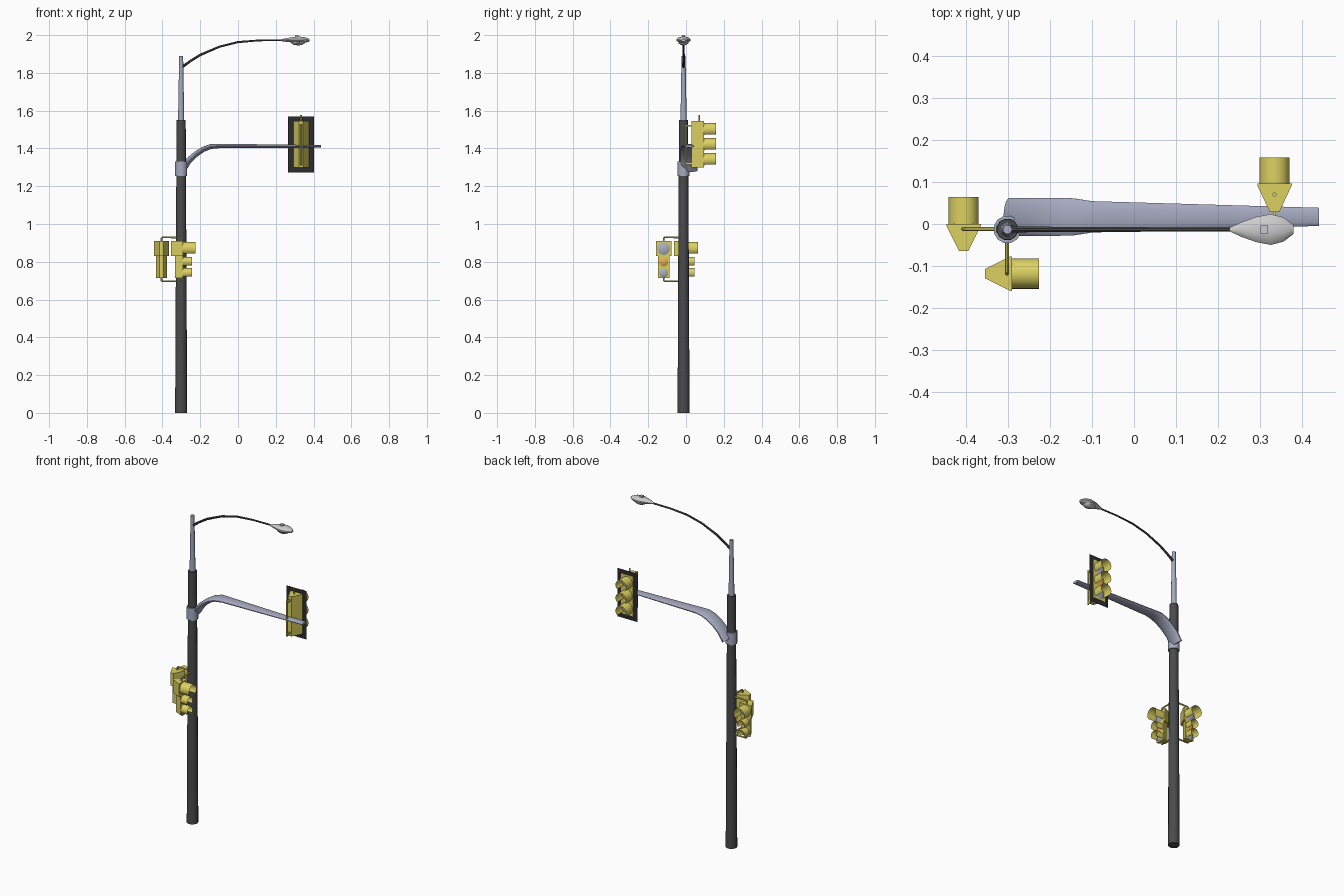
import bpy, bmesh, math
from mathutils import Vector, Matrix

if "Cube" in bpy.data.objects:
    bpy.data.objects.remove(bpy.data.objects["Cube"])


def mat(name, rgb):
    m = bpy.data.materials.new(name)
    m.diffuse_color = (*rgb, 1)
    m.use_nodes = True
    m.node_tree.nodes["Principled BSDF"].inputs["Base Color"].default_value = m.diffuse_color
    return m


DARK = mat("dark_metal", (0.07, 0.07, 0.07))
BLACK = mat("black_plate", (0.025, 0.025, 0.025))
STEEL = mat("blue_steel", (0.38, 0.40, 0.52))
YELLOW = mat("yellow_paint", (0.72, 0.64, 0.12))
GREY = mat("pale_grey", (0.6, 0.6, 0.6))
LENS = mat("grey_lens", (0.4, 0.43, 0.5))
AMBER = mat("amber_lens", (0.8, 0.42, 0.08))
ID = Matrix.Identity(4)


def make(name, verts, faces, m, xf=ID, smooth=True, fix=True):
    me = bpy.data.meshes.new(name)
    me.from_pydata([tuple(xf @ Vector(v)) for v in verts], [], faces)
    if fix:
        bm = bmesh.new()
        bm.from_mesh(me)
        bmesh.ops.recalc_face_normals(bm, faces=bm.faces)
        bm.to_mesh(me)
        bm.free()
    me.materials.append(m)
    ob = bpy.data.objects.new(name, me)
    bpy.context.collection.objects.link(ob)
    if smooth:
        bpy.ops.object.select_all(action='DESELECT')
        ob.select_set(True)
        bpy.context.view_layer.objects.active = ob
        bpy.ops.object.shade_smooth_by_angle(angle=math.radians(35))
    return ob


def loft(name, rows, y, m, n=12, xf=ID, smooth=True):
    """Elliptical rings along a path in an xz plane; rows of (x, z, half_y, half_normal)."""
    pts = [Vector((r[0], y, r[1])) for r in rows]
    verts, faces = [], []
    for i, r in enumerate(rows):
        before = (pts[i] - pts[i - 1]).normalized() if i else Vector()
        after = (pts[i + 1] - pts[i]).normalized() if i < len(pts) - 1 else Vector()
        nrm = (before + after).normalized().cross(Vector((0, 1, 0)))
        for k in range(n):
            a = 2 * math.pi * (k + 0.5) / n
            verts.append(pts[i] + Vector((0, r[2] * math.cos(a), 0)) + nrm * r[3] * math.sin(a))
    for i in range(len(rows) - 1):
        for k in range(n):
            j = (k + 1) % n
            faces.append((i * n + k, i * n + j, (i + 1) * n + j, (i + 1) * n + k))
    faces += [tuple(range(n)), tuple(range(len(verts) - n, len(verts)))]
    return make(name, verts, faces, m, xf, smooth)


def prism(name, outline, z0, z1, m, xf=ID):
    n = len(outline)
    verts = [(x, y, z) for z in (z0, z1) for x, y in outline]
    faces = [(k, (k + 1) % n, n + (k + 1) % n, n + k) for k in range(n)]
    faces += [tuple(range(n)), tuple(range(n, 2 * n))]
    return make(name, verts, faces, m, xf, False)


def housing(name, w, d, z0, z1, xf):
    # tapered box, front face on local y = 0
    prism(name, [(-w, 0), (w, 0), (w, -0.004), (0.011, -d), (-0.011, -d), (-w, -0.004)],
          z0, z1, YELLOW, xf)


def lamp_unit(name, z, r, length, lens, xf, n=18):
    # cutaway visor: arc open at the bottom
    arc = [math.radians(-45 + 270 * k / n) for k in range(n + 1)]
    verts = [(r * math.cos(a), y, z + r * math.sin(a)) for y in (0, length) for a in arc]
    faces = [(k, k + 1, n + 2 + k, n + 1 + k) for k in range(n)]
    make(name + "_visor", verts, faces, YELLOW, xf, fix=False)
    # shallow domed lens
    verts, faces = [(0, 0.009, z)], []
    for rad, y in ((0.6, 0.007), (0.93, 0.002)):
        for k in range(n):
            a = 2 * math.pi * k / n
            verts.append((rad * r * math.cos(a), y, z + rad * r * math.sin(a)))
    for k in range(n):
        j = (k + 1) % n
        faces += [(0, 1 + j, 1 + k), (1 + k, 1 + j, 1 + n + j, 1 + n + k)]
    make(name + "_lens", verts, faces, lens, xf, fix=False)


PX, PY = -0.301, -0.013

# pole, upper pole and collar
loft("pole", [(PX, 0, 0.033, 0.033), (PX, 1.55, 0.025, 0.025)], PY, DARK)
loft("upper_pole", [(PX, 1.54, 0.017, 0.017), (PX, 1.89, 0.011, 0.011)], PY, STEEL)
loft("collar", [(PX, 1.255, 0.033, 0.033), (PX, 1.33, 0.033, 0.033)], PY, STEEL)

# flattened signal arm
loft("signal_arm", [(-0.295, 1.285, 0.046, 0.018), (-0.262, 1.334, 0.046, 0.017),
                    (-0.225, 1.368, 0.046, 0.015), (-0.185, 1.395, 0.046, 0.014),
                    (-0.145, 1.41, 0.045, 0.013), (-0.10, 1.413, 0.038, 0.012),
                    (0.44, 1.411, 0.022, 0.007)], 0.017, STEEL, 16)

# street lamp arm and head
loft("lamp_arm", [(-0.30, 1.828, 0.008, 0.008), (-0.25, 1.864, 0.007, 0.007),
                  (-0.20, 1.895, 0.007, 0.007), (-0.10, 1.938, 0.006, 0.006),
                  (0.0, 1.963, 0.006, 0.006), (0.11, 1.972, 0.005, 0.005),
                  (0.25, 1.973, 0.005, 0.005)], PY, DARK, 8)
loft("lamp_head", [(0.228, 1.973, 0.005, 0.005), (0.255, 1.974, 0.018, 0.010),
                   (0.29, 1.975, 0.031, 0.015), (0.325, 1.975, 0.038, 0.018),
                   (0.355, 1.974, 0.030, 0.015), (0.379, 1.972, 0.011, 0.007)], PY, GREY, 12)
loft("lamp_lens", [(0.318, 1.968, 0.030, 0.042), (0.318, 1.957, 0.027, 0.037),
                   (0.318, 1.949, 0.017, 0.024), (0.318, 1.946, 0.006, 0.008)], PY, GREY, 12)
prism("lamp_sensor", [(0.301, -0.022), (0.319, -0.022), (0.319, -0.004), (0.301, -0.004)],
      1.985, 2.0, GREY)

# overhead signal
xf = Matrix.Translation((0.334, 0.096, 0))
housing("overhead_housing", 0.041, 0.068, 1.30, 1.545, xf)
make("overhead_backplate", [(-0.068, -0.003, 1.272), (0.068, -0.003, 1.272),
                            (0.068, -0.003, 1.57), (-0.068, -0.003, 1.57)],
     [(3, 2, 1, 0)], BLACK, xf, False, False)
for i, z in enumerate((1.50, 1.42, 1.34)):
    lamp_unit("overhead_%d" % i, z, 0.036, 0.062, AMBER if i == 1 else LENS, xf)
loft("overhead_cap_pin", [(0, 1.54, 0.005, 0.005), (0, 1.577, 0.005, 0.005)],
     -0.026, YELLOW, 8, xf)
loft("overhead_clamp_bar", [(0, 1.31, 0.005, 0.005), (0, 1.53, 0.005, 0.005)],
     -0.096, YELLOW, 8, xf)
for z in (1.32, 1.52):
    prism("overhead_clamp_link", [(-0.004, -0.096), (0.004, -0.096), (0.004, -0.06), (-0.004, -0.06)],
          z - 0.005, z + 0.005, YELLOW, xf)

# two pole-mounted signals with pipe brackets; side points to the pole
turn = Matrix.Rotation(-math.pi / 2, 4, 'Z')
for name, xf, side in (("left_signal", Matrix.Translation((-0.405, 0, 0)), 1),
                       ("front_signal", Matrix.Translation((-0.29, -0.118, 0)) @ turn, -1)):
    housing(name + "_upper_housing", 0.041, 0.064, 0.83, 0.91, xf)
    housing(name + "_lower_housing", 0.030, 0.043, 0.715, 0.83, xf)
    for i, (z, r, length) in enumerate(((0.87, 0.036, 0.064), (0.80, 0.026, 0.046),
                                        (0.741, 0.026, 0.046))):
        lamp_unit("%s_%d" % (name, i), z, r, length, AMBER if i == 1 else LENS, xf)
    for part, z0, z1 in (("top_pipe", 0.90, 0.929), ("bottom_pipe", 0.725, 0.697)):
        s = 0.004 if z1 > z0 else -0.004
        loft("%s_%s" % (name, part), [(0, z0, 0.005, 0.005), (0, z1 - s, 0.005, 0.005),
                                      (side * 0.004, z1, 0.005, 0.005),
                                      (side * 0.098, z1, 0.005, 0.005)], -0.012, YELLOW, 8, xf)
